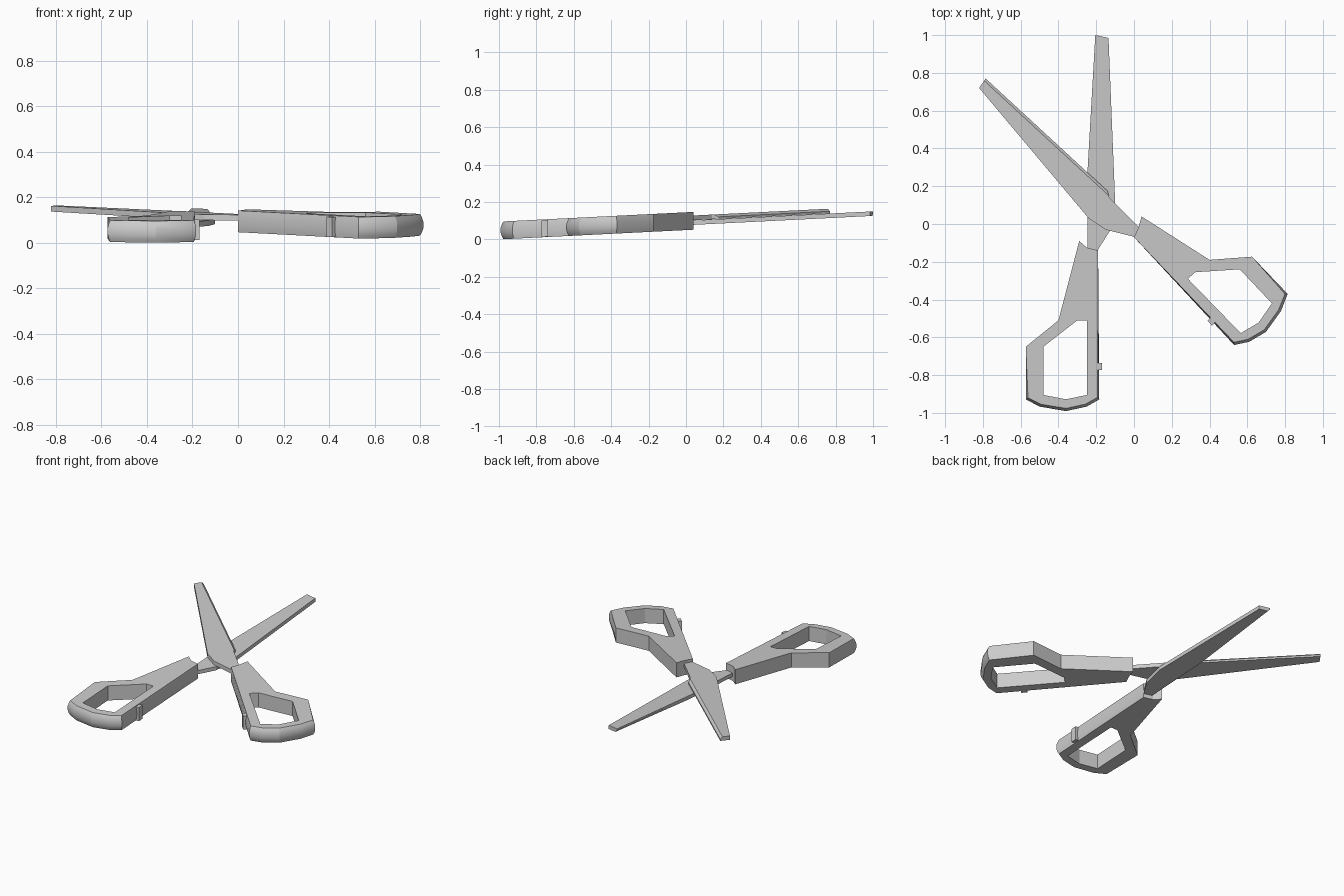
import bpy, bmesh
from mathutils import Vector

if "Cube" in bpy.data.objects:
    bpy.data.objects.remove(bpy.data.objects["Cube"])

TILT = 0.05  # the scissors rise gently towards the blade tips


def finish(bm, name):
    for v in bm.verts:
        v.co.z += TILT * v.co.y
    bmesh.ops.recalc_face_normals(bm, faces=bm.faces)
    mesh = bpy.data.meshes.new(name)
    bm.to_mesh(mesh)
    bm.free()
    ob = bpy.data.objects.new(name, mesh)
    bpy.context.collection.objects.link(ob)
    return ob


def ring(bm, pts, z):
    return [bm.verts.new((p[0], p[1], z)) for p in pts]


def bridge(bm, a, b):
    n = len(a)
    for i in range(n):
        j = (i + 1) % n
        bm.faces.new((a[i], a[j], b[j], b[i]))


def blade(name, pts, z0, z1, chamfer_top):
    """Flat prism; the edge from point 0 to point 1 is chamfered."""
    bm = bmesh.new()
    lo, hi = ring(bm, pts, z0), ring(bm, pts, z1)
    bridge(bm, lo, hi)
    bm.faces.new(lo)
    bm.faces.new(hi)
    r = hi if chamfer_top else lo
    edge = bm.edges.get((r[0], r[1]))
    bmesh.ops.bevel(bm, geom=[edge], offset=0.014, segments=1, affect='EDGES')
    return finish(bm, name)


def handle(name, outer, hole, rounded, z0=0.05, z1=0.145):
    """Ring-shaped grip; outer points listed in 'rounded' bow outwards."""
    bm = bmesh.new()
    c = sum((Vector(p) for p in hole), Vector((0, 0))) / len(hole)
    rings = []
    for t in (0, 0.15, 0.35, 0.65, 0.85, 1):
        inset = 0.016 * (2 * t - 1) ** 2
        pts = []
        for i, p in enumerate(outer):
            p = Vector(p)
            if i in rounded:
                p += (c - p).normalized() * inset
            pts.append(p)
        rings.append(ring(bm, pts, z0 + (z1 - z0) * t))
    for a, b in zip(rings, rings[1:]):
        bridge(bm, a, b)
    inner = [ring(bm, hole, z) for z in (z0, z1)]
    bridge(bm, *inner)
    # caps with the finger opening
    for o, h in ((rings[0], inner[0]), (rings[-1], inner[1])):
        edges = [bm.edges.get((l[i], l[i - 1])) for l in (o, h) for i in range(len(l))]
        bmesh.ops.triangle_fill(bm, use_beauty=True, use_dissolve=False, edges=edges)
    ob = finish(bm, name)
    bpy.ops.object.select_all(action='DESELECT')
    ob.select_set(True)
    bpy.context.view_layer.objects.active = ob
    bpy.ops.object.shade_smooth_by_angle(angle=0.35)
    return ob


def nub(name, centre, along, z0=0.052, z1=0.14):
    """Small stop ridge on the inner side of a grip."""
    u = Vector(along).normalized()
    v = Vector((-u.y, u.x))
    c = Vector(centre)
    pts = [c + u * a * 0.018 + v * b * 0.012 for a, b in ((-1, -1), (1, -1), (1, 1), (-1, 1))]
    bm = bmesh.new()
    lo, hi = ring(bm, pts, z0), ring(bm, pts, z1)
    bridge(bm, lo, hi)
    bm.faces.new(lo)
    bm.faces.new(hi)
    return finish(bm, name)


# blades with shanks running into the grips
blade("lower_blade",
      [(-0.205, 1.0), (-0.245, 0.3), (-0.245, -0.16), (-0.19, -0.16), (-0.19, -0.135),
       (-0.13, -0.04), (-0.10, 0.12), (-0.135, 0.985)], 0.076, 0.1, False)
blade("upper_blade",
      [(-0.785, 0.77), (-0.14, 0.175), (-0.13, 0.14), (0.0, 0.01), (0.05, -0.04),
       (0.03, -0.08), (-0.01, -0.065), (-0.15, -0.03), (-0.24, 0.03), (-0.82, 0.72)],
      0.101, 0.126, True)

# grips
handle("left_handle",
       [(-0.29, -0.09), (-0.25, -0.125), (-0.19, -0.14), (-0.183, -0.93), (-0.25, -0.968),
        (-0.36, -0.992), (-0.50, -0.968), (-0.573, -0.93), (-0.573, -0.65), (-0.40, -0.51)],
       [(-0.30, -0.51), (-0.25, -0.51), (-0.25, -0.905), (-0.36, -0.928),
        (-0.48, -0.905), (-0.48, -0.65)], {3, 4, 5, 6, 7})
handle("right_handle",
       [(0.04, 0.04), (0.025, -0.015), (0.0, -0.07), (0.53, -0.642), (0.61, -0.625),
        (0.70, -0.572), (0.78, -0.46), (0.815, -0.37), (0.625, -0.173), (0.40, -0.19)],
       [(0.325, -0.255), (0.285, -0.29), (0.565, -0.578), (0.66, -0.522),
        (0.73, -0.42), (0.56, -0.24)], {3, 4, 5, 6, 7})

# stop ridges
nub("left_stop", (-0.182, -0.755), (0, 1))
nub("right_stop", (0.41, -0.517), (0.53, -0.572))
